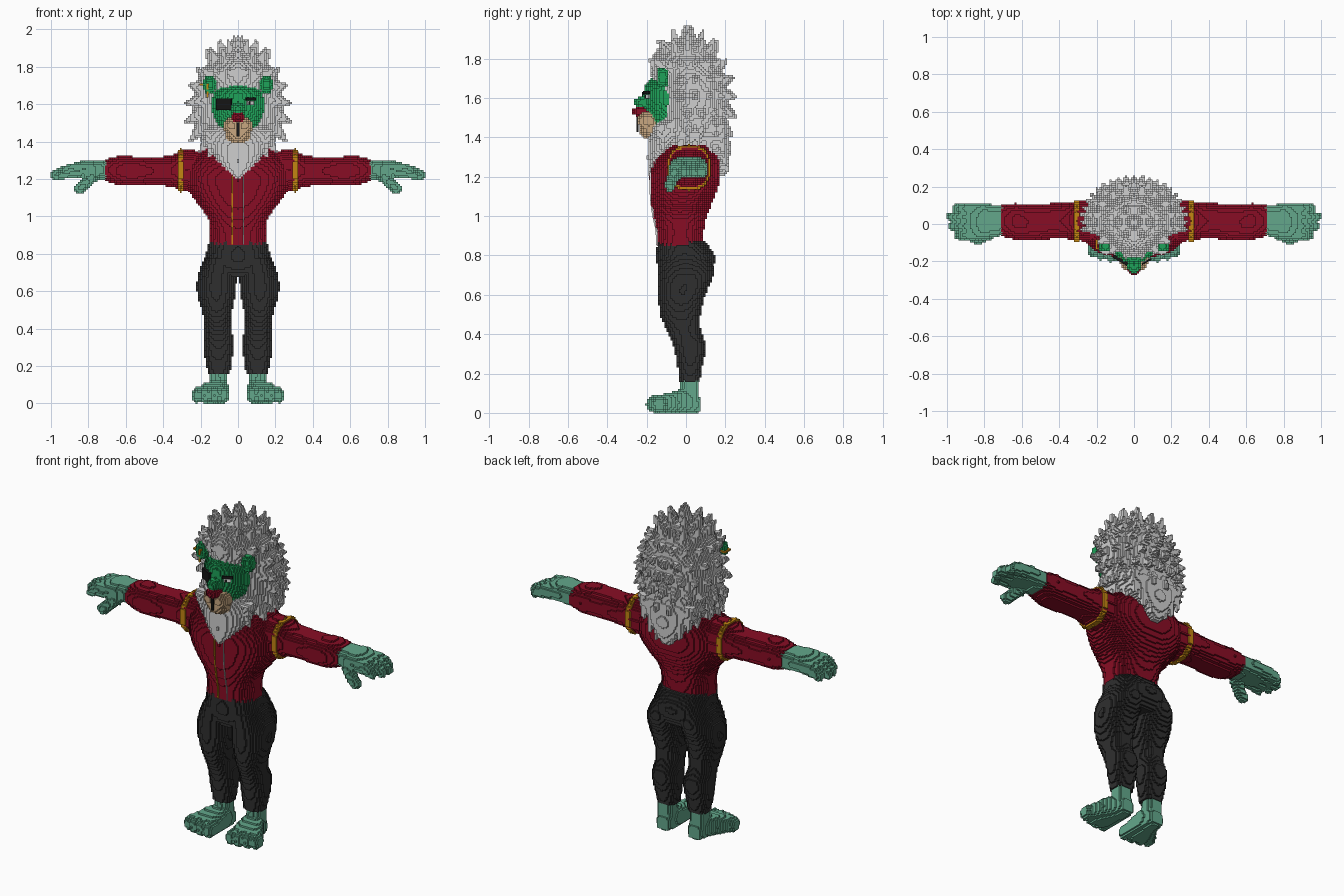
import bpy, bmesh, math
from mathutils import Vector, Matrix

if "Cube" in bpy.data.objects:
    bpy.data.objects.remove(bpy.data.objects["Cube"])

CELL = 0.0105  # size of the little building blocks


def material(name, rgb):
    m = bpy.data.materials.new(name)
    m.use_nodes = True
    m.diffuse_color = (*rgb, 1)
    m.node_tree.nodes["Principled BSDF"].inputs["Base Color"].default_value = (*rgb, 1)
    return m


silver = material("silver hair", (0.62, 0.62, 0.62))
crimson = material("crimson cloth", (0.25, 0.004, 0.018))
teal = material("teal skin", (0.125, 0.39, 0.26))
green = material("face green", (0.013, 0.36, 0.1))
charcoal = material("charcoal cloth", (0.028, 0.028, 0.028))
tan = material("tan muzzle", (0.58, 0.39, 0.22))
gold = material("gold trim", (0.55, 0.24, 0.006))
black = material("black", (0.008, 0.008, 0.008))
white = material("eye white", (0.85, 0.85, 0.85))


def smooth(rows, steps=4):
    """Catmull-Rom interpolation between cross-sections."""
    p = [rows[0], *rows, rows[-1]]
    for i in range(1, len(p) - 2):
        for k in range(steps):
            t = k / steps
            yield [0.5 * (2 * b + (c - a) * t + (2 * a - 5 * b + 4 * c - d) * t ** 2
                          + (3 * b - a - 3 * c + d) * t ** 3) for a, b, c, d in zip(*p[i - 1:i + 3])]
    yield rows[-1]


def loft(bm, axis, rows, p=2.3, front=None, n=28):
    """Skin superellipse sections: (height, low u, high u, low v, high v)."""
    place = {"x": lambda h, u, v: (h, u, v), "y": lambda h, u, v: (u, h, v),
             "z": lambda h, u, v: (u, v, h)}[axis]
    rings = []
    for h, u0, u1, v0, v1 in smooth(rows):
        ring = []
        for i in range(n):
            a = math.tau * i / n
            c, s = math.cos(a), math.sin(a)
            e = 2 / (front if front and s < 0 else p)
            u = (u0 + u1) / 2 + (u1 - u0) / 2 * math.copysign(abs(c) ** e, c)
            v = (v0 + v1) / 2 + (v1 - v0) / 2 * math.copysign(abs(s) ** e, s)
            ring.append(bm.verts.new(place(h, u, v)))
        rings.append(ring)
    for r, q in zip(rings, rings[1:]):
        for i in range(n):
            bm.faces.new((r[i], r[(i + 1) % n], q[(i + 1) % n], q[i]))
    bm.faces.new(rings[0])
    bm.faces.new(rings[-1])


def ball(bm, at, size):
    bmesh.ops.create_uvsphere(bm, u_segments=20, v_segments=12, radius=1,
                              matrix=Matrix.Translation(at) @ Matrix.Diagonal((*size, 1)))


def spike(bm, base, tip, r1, r2=0.006):
    base, tip = Vector(base), Vector(tip)
    d = tip - base
    m = Matrix.Translation((base + tip) / 2) @ d.to_track_quat("Z", "Y").to_matrix().to_4x4()
    bmesh.ops.create_cone(bm, cap_ends=True, segments=8, radius1=r1, radius2=r2, depth=d.length, matrix=m)


def box(bm, at, size, turn=0):
    bmesh.ops.create_cube(bm, size=1, matrix=Matrix.Translation(at) @ Matrix.Rotation(turn, 4, "Z")
                          @ Matrix.Diagonal((*size, 1)))


def finish(name, bm, mat, blocks=True, mirror=False):
    bmesh.ops.recalc_face_normals(bm, faces=bm.faces)
    span = max(max(v.co[i] for v in bm.verts) - min(v.co[i] for v in bm.verts) for i in range(3))
    me = bpy.data.meshes.new(name)
    bm.to_mesh(me)
    bm.free()
    me.materials.append(mat)
    ob = bpy.data.objects.new(name, me)
    bpy.context.collection.objects.link(ob)
    if blocks:
        fuse = ob.modifiers.new("fuse", "REMESH")
        fuse.mode, fuse.voxel_size = "VOXEL", CELL * 0.6
        step = ob.modifiers.new("blocks", "REMESH")
        step.mode, step.use_remove_disconnected = "BLOCKS", False
        step.octree_depth = max(2, math.ceil(math.log2(span / (CELL * 0.95))))
        step.scale = span / (CELL * 2 ** step.octree_depth)
    if mirror:
        ob.modifiers.new("mirror", "MIRROR").use_mirror_merge = False


def sym(rows):
    return [(z, -r, r, a, b) for z, r, a, b in rows]


# Jacket body
bm = bmesh.new()
chest = [(0.85, 0.155, -0.145, 0.08), (0.93, 0.15, -0.15, 0.09), (1.0, 0.165, -0.165, 0.105),
         (1.07, 0.22, -0.175, 0.135), (1.15, 0.27, -0.18, 0.165), (1.22, 0.285, -0.18, 0.175),
         (1.3, 0.27, -0.15, 0.165), (1.36, 0.2, -0.08, 0.13)]
loft(bm, "z", sym(chest), p=2.5)
finish("jacket", bm, crimson)

# Thin piping down the jacket front
for name, x, w, mat in (("gold_piping", -0.03, 0.004, gold), ("pale_piping", 0.03, 0.002, white)):
    bm = bmesh.new()
    loft(bm, "z", [(z, x - w, x + w, y - 0.006, y + 0.003) for z, r, y, b in chest[:6]], p=9, n=12)
    finish(name, bm, mat, blocks=False)

# Sleeves and shoulder bands
bm = bmesh.new()
loft(bm, "x", [(0.2, -0.09, 0.12, 1.14, 1.35), (0.3, -0.09, 0.12, 1.14, 1.355),
               (0.36, -0.08, 0.115, 1.16, 1.325), (0.45, -0.08, 0.11, 1.165, 1.32),
               (0.55, -0.09, 0.105, 1.165, 1.32), (0.63, -0.085, 0.11, 1.165, 1.325),
               (0.71, -0.065, 0.105, 1.19, 1.305)])
finish("sleeves", bm, crimson, mirror=True)
bm = bmesh.new()
loft(bm, "x", [(x, -0.098, 0.128, 1.13, 1.362) for x in (0.294, 0.318)])
finish("shoulder_bands", bm, gold, mirror=True)

# Hands: palm, four fingers, thumb
bm = bmesh.new()
loft(bm, "x", [(0.7, -0.06, 0.1, 1.195, 1.3), (0.76, -0.075, 0.105, 1.2, 1.3),
               (0.82, -0.085, 0.108, 1.205, 1.3), (0.89, -0.08, 0.105, 1.21, 1.28)], p=2.8)
for y, end in ((-0.06, 0.96), (-0.01, 0.99), (0.038, 1.0), (0.084, 0.97)):
    loft(bm, "x", [(0.84, y - 0.025, y + 0.025, 1.21, 1.285), (0.92, y - 0.026, y + 0.026, 1.205, 1.275),
                   (end - 0.02, y - 0.024, y + 0.024, 1.195, 1.25), (end, y - 0.015, y + 0.015, 1.2, 1.235)], n=12)
spike(bm, (0.77, -0.05, 1.22), (0.84, -0.085, 1.155), 0.035, 0.03)
ball(bm, (0.845, -0.08, 1.15), (0.034, 0.028, 0.03))
finish("hands", bm, teal, mirror=True)

# Trousers
bm = bmesh.new()
loft(bm, "z", sym([(0.68, 0.2, -0.12, 0.11), (0.74, 0.195, -0.145, 0.14),
                   (0.8, 0.17, -0.15, 0.145), (0.87, 0.155, -0.145, 0.1)]), p=2.5)
finish("trouser_seat", bm, charcoal)
bm = bmesh.new()
loft(bm, "z", [(0.155, 0.045, 0.16, -0.035, 0.07), (0.25, 0.03, 0.18, -0.045, 0.085),
               (0.34, 0.025, 0.185, -0.065, 0.105), (0.42, 0.04, 0.18, -0.1, 0.075),
               (0.5, 0.03, 0.195, -0.13, 0.075), (0.6, 0.012, 0.22, -0.14, 0.1),
               (0.7, 0.008, 0.212, -0.14, 0.14), (0.78, 0.01, 0.175, -0.14, 0.13)])
finish("trouser_legs", bm, charcoal, mirror=True)

# Feet with toes
bm = bmesh.new()
loft(bm, "z", [(0.01, 0.055, 0.155, -0.03, 0.07), (0.17, 0.06, 0.155, -0.025, 0.068)])
loft(bm, "y", [(0.07, 0.065, 0.145, 0, 0.08), (0.0, 0.05, 0.17, 0, 0.12),
               (-0.08, 0.048, 0.215, 0, 0.105), (-0.15, 0.05, 0.24, 0, 0.085)], p=3.5)
for x, y in ((0.075, -0.16), (0.125, -0.162), (0.175, -0.152), (0.22, -0.135)):
    ball(bm, (x, y, 0.044), (0.03, 0.042, 0.044))
finish("feet", bm, teal, mirror=True)

# Mane: core, beard, nape and layered tufts
bm = bmesh.new()
loft(bm, "z", sym([(1.33, 0.15, -0.16, 0.17), (1.42, 0.2, -0.16, 0.2), (1.5, 0.235, -0.15, 0.205),
                   (1.6, 0.245, -0.15, 0.21), (1.7, 0.23, -0.175, 0.2), (1.78, 0.195, -0.185, 0.17),
                   (1.84, 0.14, -0.15, 0.13), (1.88, 0.08, -0.1, 0.09)]), front=1.4)
loft(bm, "z", sym([(1.2, 0.02, -0.185, -0.13), (1.26, 0.08, -0.195, -0.1), (1.34, 0.14, -0.195, -0.05),
                   (1.42, 0.17, -0.185, 0), (1.48, 0.16, -0.15, 0)]), front=1.8)
loft(bm, "z", sym([(1.2, 0.02, 0.17, 0.2), (1.28, 0.09, 0.1, 0.22), (1.36, 0.16, 0.05, 0.225),
                   (1.45, 0.2, 0, 0.215)]))
for x, z in ((0.05, 1.22), (0.1, 1.25), (0.15, 1.31)):
    for s in (-1, 1):
        spike(bm, (s * x, -0.13, z + 0.15), (s * x, -0.17 + x * 0.4, z), 0.04)
        spike(bm, (s * x, 0.17, z + 0.15), (s * x, 0.22 - x * 0.2, z), 0.04)
for row, elevation in enumerate(range(-42, 90, 16)):
    e = math.radians(elevation)
    count = max(4, round(20 * math.cos(e) / 2) * 2)
    for i in range(count):
        a = math.tau * (i + 0.5 * (row % 2)) / count + math.pi / 2
        d = Vector((0.245 * math.cos(a) * math.cos(e), 0.215 * math.sin(a) * math.cos(e), 0.285 * math.sin(e)))
        if d.y < -0.05 and d.z < 0.17:
            continue  # leave the face clear
        lift = 0.03 * math.sin(e) - (0.035 if elevation < 45 else 0)
        spike(bm, Vector((0, 0.01, 1.6)) + d * 0.72, Vector((0, 0.01, 1.6)) + d * 1.2 + Vector((0, 0, lift)), 0.058)
finish("mane", bm, silver)

# Face, brow ridge and snout
bm = bmesh.new()
loft(bm, "z", sym([(1.46, 0.1, -0.18, 0), (1.55, 0.135, -0.205, 0), (1.62, 0.14, -0.215, 0),
                   (1.67, 0.125, -0.205, 0), (1.7, 0.08, -0.17, 0)]), front=1.5)
ball(bm, (0, -0.2, 1.577), (0.042, 0.068, 0.034))
finish("face", bm, green)

# Ears: a rim of beads round a thin shell
bm = bmesh.new()
ball(bm, (0.152, -0.11, 1.705), (0.036, 0.014, 0.042))
for i in range(12):
    a = math.tau * i / 12
    ball(bm, (0.152 + 0.027 * math.cos(a), -0.118, 1.705 + 0.036 * math.sin(a)), (0.014, 0.026, 0.014))
finish("ears", bm, green, mirror=True)

# Muzzle, nose and mouth
bm = bmesh.new()
for s in (-1, 1):
    ball(bm, (s * 0.035, -0.19, 1.485), (0.045, 0.058, 0.048))
ball(bm, (0, -0.175, 1.445), (0.072, 0.066, 0.056))
finish("muzzle", bm, tan)
bm = bmesh.new()
ball(bm, (0, -0.228, 1.53), (0.042, 0.046, 0.027))
finish("nose", bm, crimson)
bm = bmesh.new()
box(bm, (0, -0.246, 1.465), (0.014, 0.009, 0.075))
finish("mouth", bm, black, blocks=False)

# Eye patch, eye, pupil and brow
bm = bmesh.new()
box(bm, (-0.073, -0.193, 1.6), (0.09, 0.018, 0.06), -0.53)
finish("eye_patch", bm, black, blocks=False)
for name, x, z, w, h, lift, mat in (("patch_mark", -0.055, 1.6, 0.025, 0.022, 0.008, crimson),
                                    ("eye", 0.066, 1.607, 0.042, 0.02, 0.003, white),
                                    ("pupil", 0.06, 1.607, 0.013, 0.016, 0.006, black),
                                    ("brow", 0.068, 1.627, 0.06, 0.016, 0.007, black)):
    bm = bmesh.new()
    box(bm, (x, -0.233 + 0.59 * abs(x) - lift, z), (w, 0.009, h), math.copysign(0.53, x))
    finish(name, bm, mat, blocks=False)

# Earring: square hoop with a hanging bar
bm = bmesh.new()
for s in (-1, 1):
    box(bm, (-0.18 + s * 0.02, -0.11, 1.705), (0.01, 0.05, 0.01))
    box(bm, (-0.18, -0.11 + s * 0.022, 1.705), (0.05, 0.01, 0.01))
box(bm, (-0.163, -0.135, 1.67), (0.01, 0.01, 0.07))
finish("earring", bm, gold, blocks=False)
